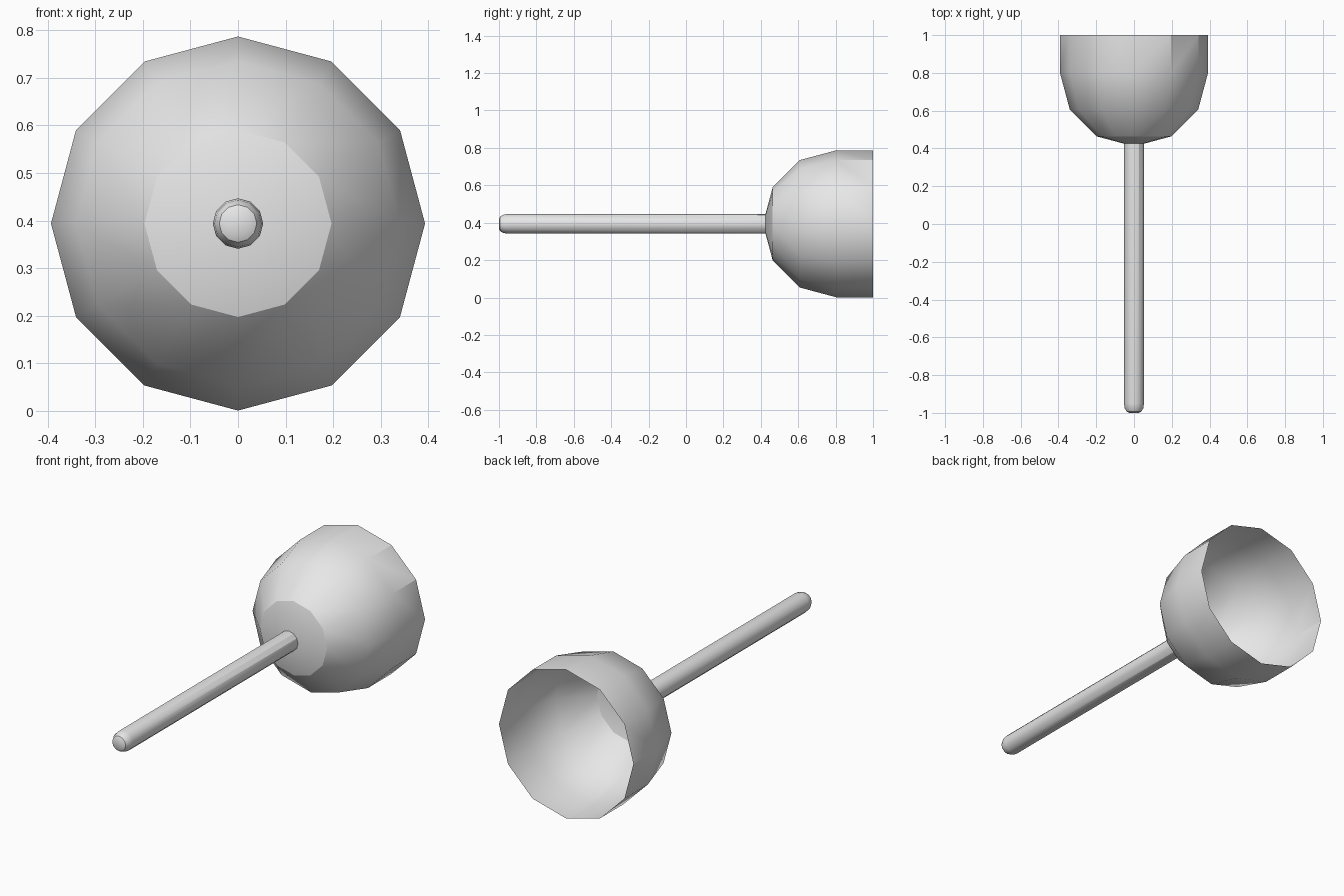
import bpy
import bmesh
from math import sin, cos, pi, radians
from mathutils import Vector

old = bpy.data.objects.get("Cube")
if old:
    bpy.data.objects.remove(old, do_unlink=True)

SIDES = 12
AXIS_Z = 0.394
CUP_R = 0.393
ROD_R = 0.053

grey = bpy.data.materials.new("plain grey")
grey.use_nodes = True
colour = (0.8, 0.8, 0.8, 1)
grey.diffuse_color = colour
grey.node_tree.nodes["Principled BSDF"].inputs["Base Color"].default_value = colour


def lathe(name, profile):
    """Spin (radius, y) points around the lengthwise axis."""
    bm = bmesh.new()
    verts = [bm.verts.new((0, y, r)) for r, y in profile]
    edges = [bm.edges.new(pair) for pair in zip(verts, verts[1:])]
    bmesh.ops.spin(bm, geom=verts + edges, cent=(0, 0, 0), axis=(0, 1, 0),
                   angle=2 * pi, steps=SIDES)
    bmesh.ops.remove_doubles(bm, verts=bm.verts, dist=0.0005)
    bmesh.ops.recalc_face_normals(bm, faces=bm.faces)
    # Make sure the shell faces outward
    mean_y = sum(y for _, y in profile) / len(profile)
    facing = sum(f.normal.dot(f.calc_center_median() - Vector((0, mean_y, 0)))
                 for f in bm.faces)
    if facing < 0:
        bmesh.ops.reverse_faces(bm, faces=bm.faces)
    mesh = bpy.data.meshes.new(name)
    bm.to_mesh(mesh)
    bm.free()
    mesh.materials.append(grey)
    obj = bpy.data.objects.new(name, mesh)
    obj.location.z = AXIS_Z
    bpy.context.collection.objects.link(obj)
    bpy.ops.object.select_all(action="DESELECT")
    obj.select_set(True)
    bpy.context.view_layer.objects.active = obj
    bpy.ops.object.shade_smooth_by_angle(angle=radians(30))
    return obj


# Open cup: a coarse dome with a straight skirt
dome_y = 0.804
dome = [(CUP_R * sin(a), dome_y - CUP_R * cos(a))
        for a in (radians(30 * i) for i in range(4))]
lathe("suction_cup", dome + [(CUP_R, 1)])

# Long handle with a rounded, flat-tipped end
bevel = 0.027
tip = [(ROD_R - bevel + bevel * sin(a), -0.95 - 0.05 * cos(a))
       for a in (radians(30 * i) for i in range(4))]
lathe("handle", [(0, -1)] + tip + [(ROD_R, 0.425)])
